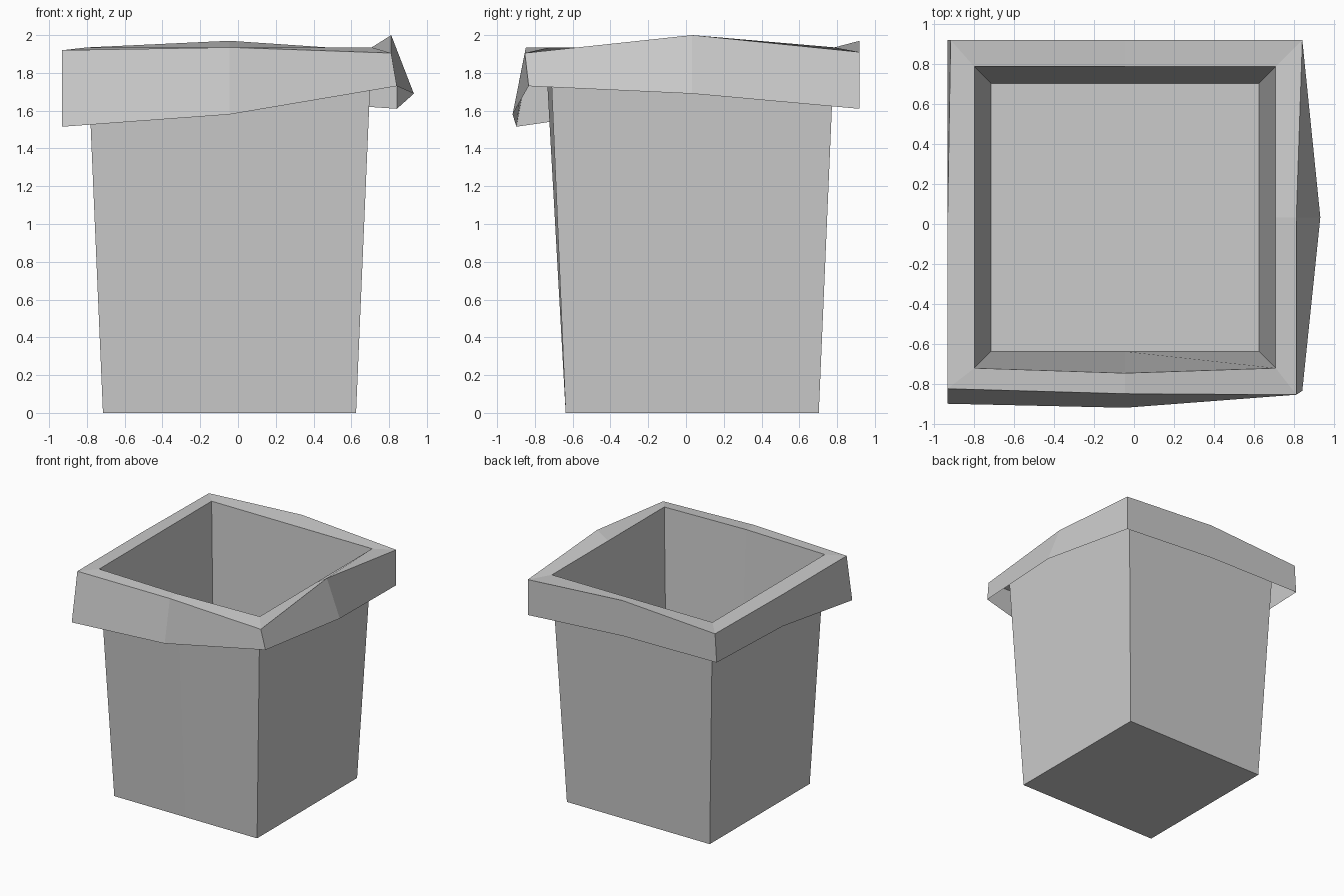
import bpy
import bmesh

cube = bpy.data.objects.get("Cube")
if cube:
    bpy.data.objects.remove(cube, do_unlink=True)

# Plain grey sheet material
grey = bpy.data.materials.new("plain_grey")
grey.use_nodes = True
colour = (0.6, 0.6, 0.6, 1)
grey.diffuse_color = colour
grey.node_tree.nodes["Principled BSDF"].inputs["Base Color"].default_value = colour

# Corners and edge middles, counter-clockwise from the front corner at -x
SPOTS = [(-1, -1), (0, -1), (1, -1), (1, 0), (1, 1), (0, 1), (-1, 1), (-1, 0)]
CENTRE_X, CENTRE_Y = -0.045, 0.033


def square_ring(bm, half, heights, shifts=None):
    """Square loop of eight vertices with its own heights and sideways shifts."""
    shifts = shifts or {}
    ring = []
    for (sx, sy), z in zip(SPOTS, heights):
        dx, dy = shifts.get((sx, sy), (0, 0))
        ring.append(bm.verts.new((CENTRE_X + sx * half + dx,
                                  CENTRE_Y + sy * half + dy, z)))
    return ring


def bridge(bm, lower, upper):
    """Join two loops with outward-facing quads."""
    count = len(lower)
    for i in range(count):
        j = (i + 1) % count
        bm.faces.new((lower[i], lower[j], upper[j], upper[i]))


def finish(bm, name):
    mesh = bpy.data.meshes.new(name)
    bm.to_mesh(mesh)
    bm.free()
    mesh.materials.append(grey)
    obj = bpy.data.objects.new(name, mesh)
    bpy.context.collection.objects.link(obj)
    return obj


# Mouth of the box, shared by walls and rim, bulging a little at the front
RIM_Z = 1.935
MOUTH = dict(half=0.753, heights=[RIM_Z] * len(SPOTS),
             shifts={(0, -1): (0, -0.025)})

# Tapered open box with a floor
bm = bmesh.new()
base = square_ring(bm, 0.67, [0] * len(SPOTS))
mouth = square_ring(bm, **MOUTH)
bridge(bm, base, mouth)
bm.faces.new(list(reversed(base)))
finish(bm, "box_body")

# Folded rim: top strip and uneven hanging flap, open underneath
bm = bmesh.new()
hem = square_ring(
    bm, 0.886, [1.515, 1.58, 1.73, 1.69, 1.61, 1.67, 1.68, 1.65],
    {(-1, -1): (0, -0.045), (0, -1): (0, -0.065),
     (1, -1): (0, 0.02), (1, 0): (0.09, 0)})
fold = square_ring(
    bm, 0.886, [1.92, RIM_Z, 1.905, 2, 1.91, 1.97, 1.92, 1.92],
    {(-1, -1): (0, 0.03), (0, -1): (0, 0.005), (1, -1): (-0.03, 0),
     (1, 0): (-0.03, 0), (-1, 1): (0.015, 0)})
mouth = square_ring(bm, **MOUTH)
bridge(bm, hem, fold)
bridge(bm, fold, mouth)
finish(bm, "folded_rim")
